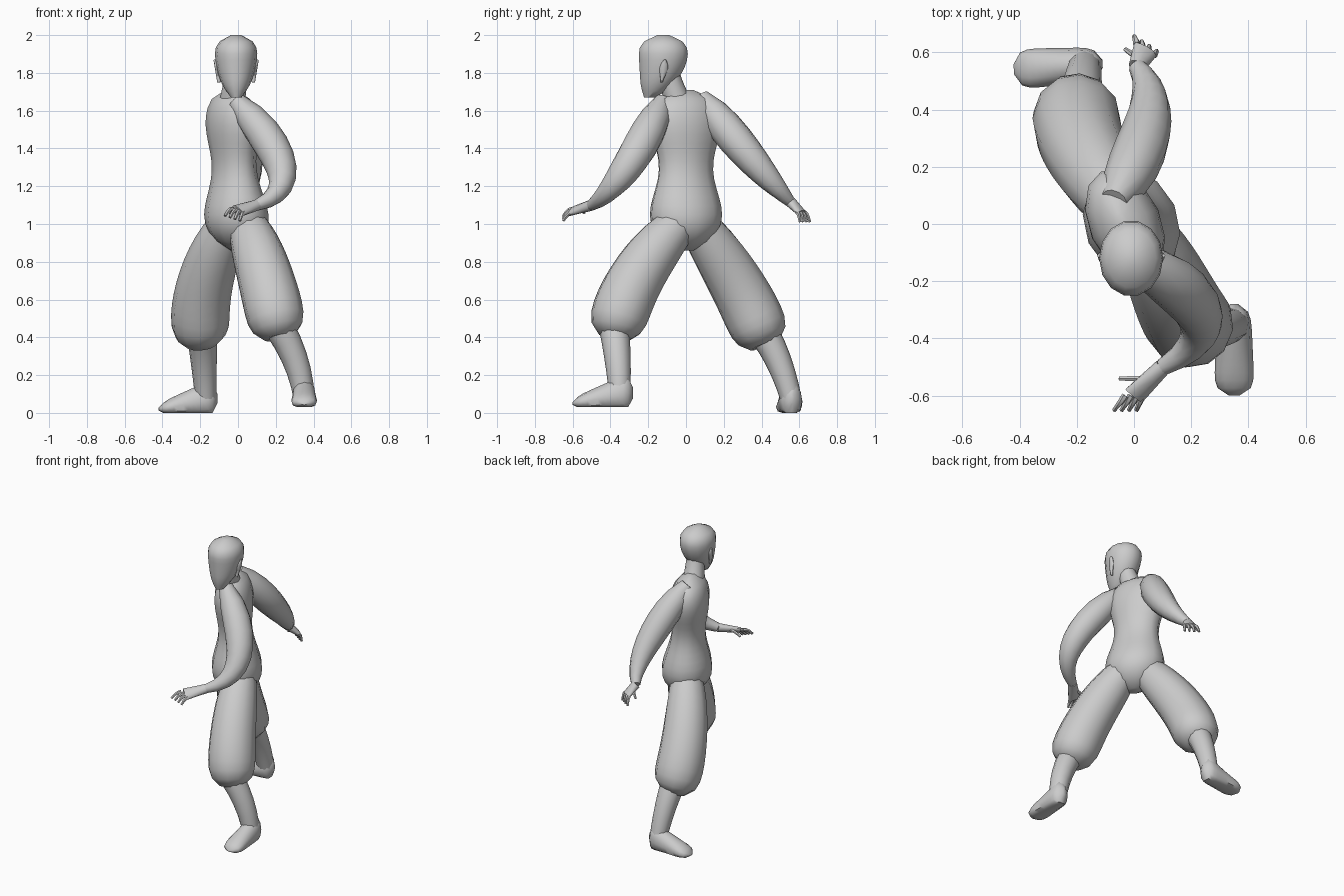
import bpy, bmesh, math
from mathutils import Vector

cube = bpy.data.objects.get("Cube")
if cube:
    bpy.data.objects.remove(cube, do_unlink=True)

clay = bpy.data.materials.new("clay_grey")
clay.use_nodes = True
clay.diffuse_color = (0.6, 0.6, 0.6, 1)
clay.node_tree.nodes["Principled BSDF"].inputs["Base Color"].default_value = clay.diffuse_color

SIDEWAYS = Vector((1, 0, 0))
UP = Vector((0, 0, 1))
SHOULDER_LINE = Vector((.4, -.9, 0)).normalized()


def mix(start, end, t):
    return start + (end - start) * t


def rounded_ends(t, power):
    """One along the middle, closing to a small tip at both ends."""
    return max(1 - abs(2 * t - 1) ** power, .06) ** .5


def loft(name, centre, radii, side, steps=8, sides=12, axis=None, floor=None):
    """Skin ellipses along centre(t); radii(t) gives the half width and half depth."""
    bm = bmesh.new()
    loops = []
    for step in range(steps + 1):
        t = step / steps
        before, after = max(t - .1, 0), min(t + .1, 1)
        tangent = axis or (centre(after) - centre(before)).normalized()
        across = (side - tangent * side.dot(tangent)).normalized()
        outward = tangent.cross(across)
        width, depth = radii(t)
        loop = []
        for corner in range(sides):
            angle = math.tau * corner / sides
            point = centre(t) + across * math.cos(angle) * width + outward * math.sin(angle) * depth
            if floor is not None:
                point.z = max(point.z, floor)
            loop.append(bm.verts.new(point))
        loops.append(loop)
    for lower, upper in zip(loops, loops[1:]):
        for corner in range(sides):
            following = (corner + 1) % sides
            bm.faces.new((lower[corner], lower[following], upper[following], upper[corner]))
    bm.faces.new(loops[0][::-1])
    bm.faces.new(loops[-1])
    bmesh.ops.recalc_face_normals(bm, faces=bm.faces)
    mesh = bpy.data.meshes.new(name)
    bm.to_mesh(mesh)
    bm.free()
    mesh.materials.append(clay)
    part = bpy.data.objects.new(name, mesh)
    bpy.context.collection.objects.link(part)
    bpy.ops.object.select_all(action="DESELECT")
    part.select_set(True)
    bpy.context.view_layer.objects.active = part
    bpy.ops.object.shade_smooth_by_angle(angle=math.radians(50))


def bent(start, middle, end):
    """A smooth path that passes through three joints."""
    start, middle, end = Vector(start), Vector(middle), Vector(end)
    control = middle * 2 - (start + end) / 2
    return lambda t: mix(mix(start, control, t), mix(control, end, t), t)


def round_section(radius):
    return lambda t: (radius(t), radius(t))


# Shared limb thickness rules
def arm_radius(t):
    muscle = mix(.08, .03, t) + .03 * math.sin(math.pi * t ** .6)
    return muscle * (1 - .4 * (1 - t) ** 8)


def trouser_radius(t):
    gathered_cuff = .5 * t ** 12
    tucked_hip = .25 * (1 - t) ** 6
    return mix(.135, .165, t) * (1 - gathered_cuff - tucked_hip)


def shin_radius(t):
    return mix(.08, .055, t)


def arm(prefix, shoulder, elbow, wrist):
    loft(f"{prefix}_arm", bent(shoulder, elbow, wrist), round_section(arm_radius), SHOULDER_LINE, steps=10)


def digit(name, root, tip):
    """A thin finger that arches slightly upward."""
    knuckle = (root + tip) / 2 + UP * .01
    loft(name, bent(root, knuckle, tip), round_section(lambda t: mix(.013, .008, t)),
         SIDEWAYS, steps=3, sides=6)


def hand(prefix, wrist, knuckles, spread, aim, thumb_tip):
    """A flat palm with four fanned fingers and a thumb."""
    wrist, knuckles, spread, aim = map(Vector, (wrist, knuckles, spread, aim))
    loft(f"{prefix}_palm", lambda t: mix(wrist, knuckles, t),
         lambda t: (mix(.03, .045, t), mix(.03, .017, t)), spread, steps=3)
    for number in range(4):
        offset = spread * mix(-1, 1, number / 3)
        digit(f"{prefix}_finger_{number + 1}", knuckles + offset, knuckles + offset * 1.3 + aim)
    digit(f"{prefix}_thumb", mix(wrist, knuckles, .4), Vector(thumb_tip))


def leg(prefix, hip, thigh, cuff, calf, ankle):
    """A baggy trouser leg gathered over a bare shin."""
    loft(f"{prefix}_trouser_leg", bent(hip, thigh, cuff), round_section(trouser_radius),
         SHOULDER_LINE, steps=12)
    inside_cuff = Vector(cuff) + UP * .05
    loft(f"{prefix}_shin", bent(inside_cuff, calf, ankle), round_section(shin_radius), SIDEWAYS, steps=5)


def foot(name, heel, toe):
    """A rounded wedge with its sole flattened at the height of the heel point."""
    heel, toe = Vector(heel), Vector(toe)

    def height(t):
        return mix(.19, .05, t)

    def section(t):
        rounding = rounded_ends(t, 6)
        return mix(.058, .072, t) * rounding, height(t) * .6 * rounding

    direction = (toe - heel).normalized()
    loft(name, lambda t: mix(heel, toe, t) + UP * height(t) * .4, section,
         direction.cross(UP), steps=12, axis=direction, floor=heel.z)


# Torso: pinched waist, squarer at the shoulders than the crotch, chest turned aside
def torso_centre(t):
    return Vector((mix(0, -.04, t), 0, mix(.86, 1.71, t)))


def torso_section(t):
    hourglass = .178 + .025 * math.cos(math.tau * (t - .2) / .62)
    width = hourglass * rounded_ends(t, mix(5, 10, t))
    return width, width * mix(.9, .55, t)


loft("torso", torso_centre, torso_section, SHOULDER_LINE, steps=18, axis=UP)


# Head: widest above the ears, narrowing and jutting forward to the chin
def below_crown(t):
    return max(.7 - t, 0) / .7


def head_centre(t):
    return Vector((-.01, -.12 - .07 * below_crown(t) ** 2, mix(1.67, 2, t)))


def head_section(t):
    above = max(t - .7, 0) / .3
    fullness = max(1 - below_crown(t) ** 1.6 - above ** 2.3, .06) ** .5
    return .112 * fullness, .133 * fullness


loft("head", head_centre, head_section, SIDEWAYS, steps=10, sides=14, axis=UP)
loft("neck", bent((-.03, -.04, 1.64), (-.02, -.07, 1.72), (-.01, -.09, 1.8)),
     round_section(lambda t: mix(.07, .055, t)), SIDEWAYS, steps=4)
for label, sign in (("left", 1), ("right", -1)):
    outward_shift = SIDEWAYS * (sign * .1 - .01)
    lobe, rim, tip = (outward_shift + Vector(point) for point in
                      ((-sign * .01, -.13, 1.75), (0, -.12, 1.81), (sign * .01, -.11, 1.87)))
    loft(f"{label}_ear", bent(lobe, rim, tip),
         lambda t: (.01, .006 + .016 * math.sin(math.pi * t ** 1.5)), SIDEWAYS, steps=5, sides=8)

# Left arm reaches to the front, right arm stretches out behind
left_wrist, right_wrist = (.1, -.5, 1.1), (.01, .55, 1.12)
arm("left", (-.01, -.12, 1.65), (.23, -.32, 1.29), left_wrist)
arm("right", (-.07, .08, 1.67), (.05, .36, 1.33), right_wrist)
hand("left", left_wrist, (0, -.6, 1.07), (.03, 0, -.01), (-.03, -.05, -.04), (-.05, -.54, 1.06))
hand("right", right_wrist, (.04, .61, 1.06), (.03, -.02, 0), (0, .02, -.05), (-.03, .61, 1.05))

# Legs in a wide stride
leg("left", (.05, -.04, 1), (.15, -.27, .7), (.22, -.38, .4), (.31, -.36, .26), (.35, -.35, .07))
leg("right", (-.05, .06, 1), (-.18, .28, .66), (-.19, .42, .36), (-.18, .5, .25), (-.17, .56, .06))
foot("left_foot", (.35, -.28, .03), (.35, -.6, .03))
foot("right_foot", (-.11, .56, 0), (-.42, .54, 0))
